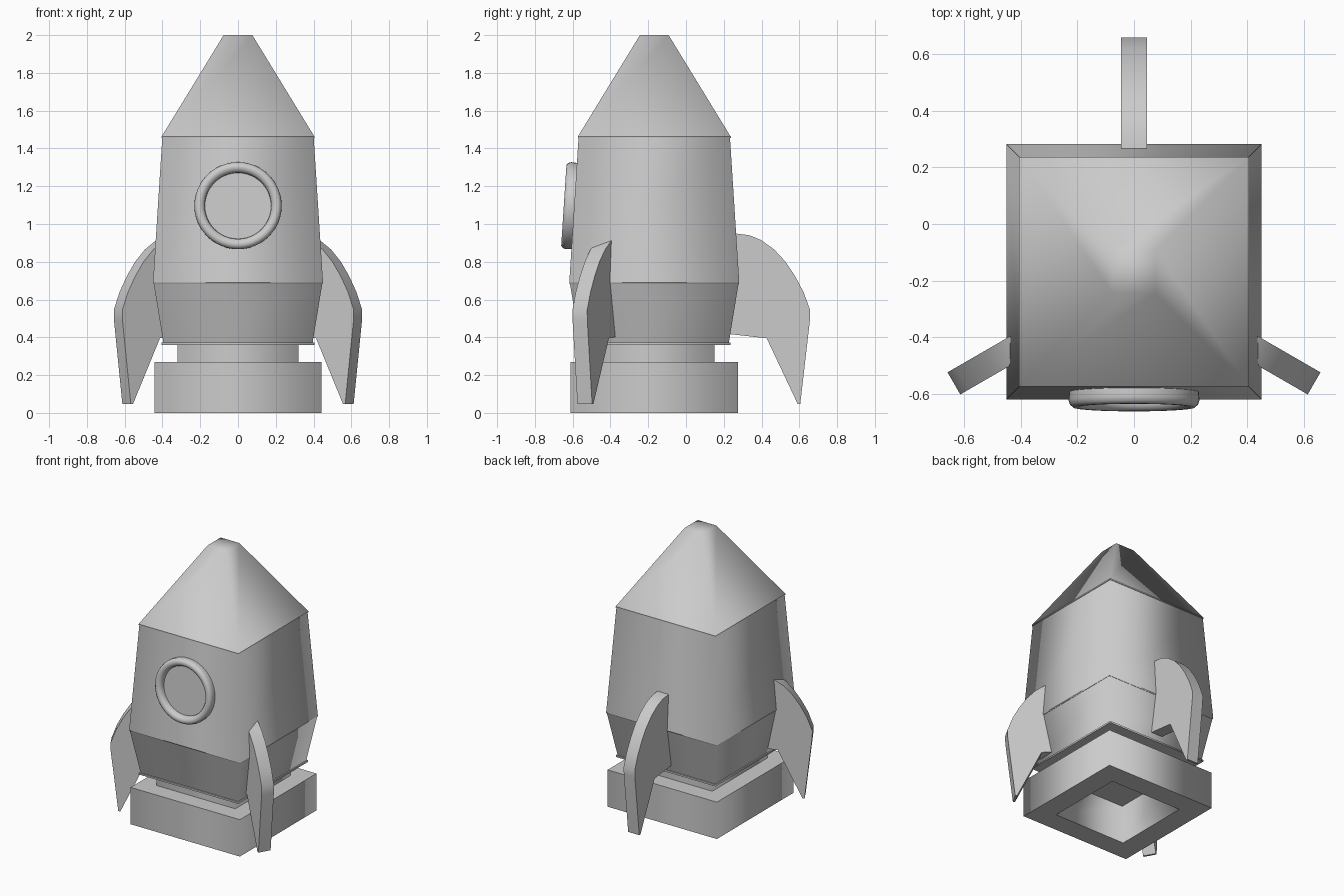
import bpy, bmesh
from math import radians, sin, cos, pi, atan2
from mathutils import Matrix, Vector

if "Cube" in bpy.data.objects:
    bpy.data.objects.remove(bpy.data.objects["Cube"])

CY = -0.168  # hull axis in y


def finish(name, bm):
    bmesh.ops.recalc_face_normals(bm, faces=bm.faces)
    me = bpy.data.meshes.new(name)
    bm.to_mesh(me)
    bm.free()
    ob = bpy.data.objects.new(name, me)
    bpy.context.collection.objects.link(ob)
    return ob


def lathe(name, profile, sides, phase=0.0, scale=1.0, crease=25, soft_cap=False):
    """Rings of (radius, z) with capped ends; only ring edges can be sharp."""
    bm = bmesh.new()
    rings = []
    for r, z in profile:
        rings.append([bm.verts.new((r * scale * cos(phase + 2 * pi * i / sides),
                                    r * scale * sin(phase + 2 * pi * i / sides), z))
                      for i in range(sides)])
    for a, b in zip(rings, rings[1:]):
        for i in range(sides):
            j = (i + 1) % sides
            bm.faces.new((a[i], a[j], b[j], b[i]))
    bm.faces.new(rings[0])
    bm.faces.new(rings[-1])
    bmesh.ops.recalc_face_normals(bm, faces=bm.faces)
    for f in bm.faces:
        f.smooth = True
    top = profile[-1][1]
    for e in bm.edges:
        z0, z1 = (v.co.z for v in e.verts)
        if abs(z0 - z1) < 1e-6 and e.calc_face_angle(0) > radians(crease):
            e.smooth = soft_cap and abs(z0 - top) < 1e-6
    return finish(name, bm)


def square(name, profile, **kw):
    """Square section stack of (half width, z)."""
    ob = lathe(name, profile, 4, pi / 4, 2 ** 0.5, crease=5, **kw)
    ob.location.y = CY
    return ob


# Hull, nose and nozzle
square("nose_cone", [(0.405, 1.455), (0.405, 1.462), (0.076, 2.0)], soft_cap=True)
square("upper_hull", [(0.448, 0.683), (0.45, 0.69), (0.401, 1.455)])
square("lower_hull", [(0.395, 0.372), (0.446, 0.683)])
square("hull_lip", [(0.404, 0.36), (0.404, 0.372)])
square("nozzle", [(0.24, 0.24), (0.29, 0.0), (0.443, 0.0), (0.443, 0.27),
                  (0.32, 0.27), (0.32, 0.36)])

# Porthole, tilted to the sloping hull front
tilt = atan2(0.05, 0.77)
ring = [(0.228, -0.01), (0.231, 0.03), (0.226, 0.045), (0.214, 0.055),
        (0.198, 0.055), (0.184, 0.047), (0.177, 0.035), (0.175, 0.015)]
window = lathe("porthole", ring, 48, crease=40)
window.location = (0, CY - 0.424, 1.095)
window.rotation_euler.x = pi / 2 - tilt

# Fins: one outline in (distance outward, z), tip at distance 0
outline = [(-0.45, 0.955), (-0.38, 0.948), (-0.32, 0.94), (-0.26, 0.915),
           (-0.19, 0.865), (-0.13, 0.80), (-0.08, 0.725), (-0.035, 0.64),
           (0.0, 0.545), (-0.001, 0.49), (-0.052, 0.048), (-0.066, 0.048),
           (-0.23, 0.395), (-0.45, 0.42)]


def fin(name, tip, angle):
    bm = bmesh.new()
    half = 0.045
    face = bm.faces.new([bm.verts.new((d, -half, z)) for d, z in outline])
    ext = bmesh.ops.extrude_face_region(bm, geom=[face], use_keep_orig=True)
    verts = [g for g in ext["geom"] if isinstance(g, bmesh.types.BMVert)]
    bmesh.ops.translate(bm, verts=verts, vec=(0, 2 * half, 0))
    bm.transform(Matrix.Translation(Vector((tip[0], tip[1], 0)))
                 @ Matrix.Rotation(radians(angle), 4, 'Z'))
    bmesh.ops.recalc_face_normals(bm, faces=bm.faces)
    for f in bm.faces:
        f.smooth = True
    for e in bm.edges:
        e.smooth = e.calc_face_angle(0) < radians(35)
    return finish(name, bm)


fin("back_fin", (0, 0.657), 90)
fin("left_fin", (-0.635, -0.562), 210)
fin("right_fin", (0.635, -0.562), 330)
